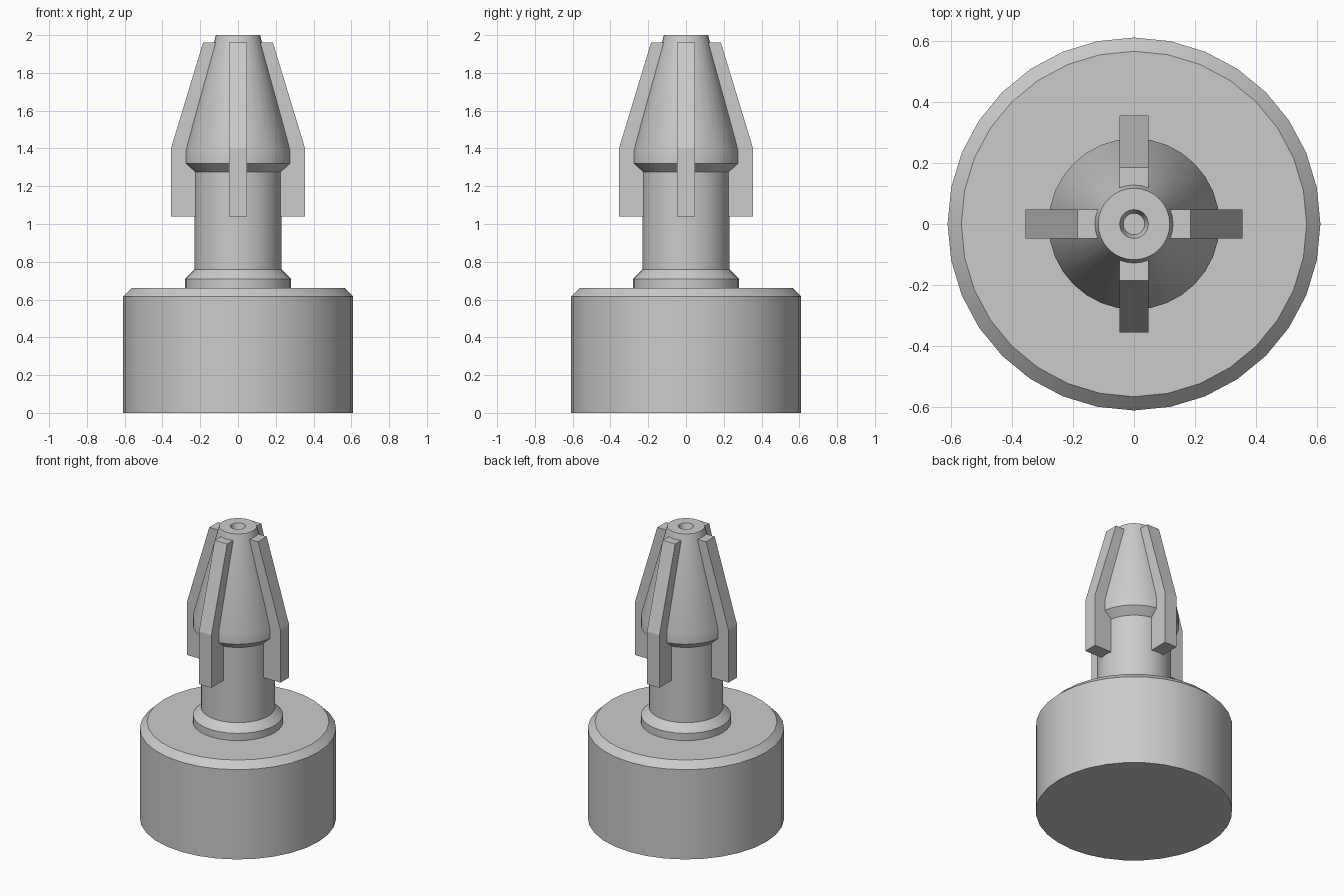
import bpy
import bmesh
import math

SEGMENTS = 32

if "Cube" in bpy.data.objects:
    bpy.data.objects.remove(bpy.data.objects["Cube"], do_unlink=True)

# One plain grey for the whole model
grey = bpy.data.materials.new("plain_grey")
grey.use_nodes = True
colour = (0.6, 0.6, 0.6, 1)
grey.diffuse_color = colour
grey.node_tree.nodes["Principled BSDF"].inputs["Base Color"].default_value = colour


def finish(name, bm, smooth):
    mesh = bpy.data.meshes.new(name)
    bm.to_mesh(mesh)
    bm.free()
    mesh.materials.append(grey)
    obj = bpy.data.objects.new(name, mesh)
    bpy.context.collection.objects.link(obj)
    if smooth:
        bpy.ops.object.select_all(action="DESELECT")
        obj.select_set(True)
        bpy.context.view_layer.objects.active = obj
        bpy.ops.object.shade_smooth_by_angle(angle=math.radians(30))
    return obj


def lathe(name, profile):
    """Turn (radius, height) points, listed bottom to top, about z."""
    bm = bmesh.new()
    rings = []
    for radius, z in profile:
        if radius == 0:
            rings.append([bm.verts.new((0, 0, z))] * SEGMENTS)
            continue
        angles = [math.tau * i / SEGMENTS for i in range(SEGMENTS)]
        rings.append([bm.verts.new((radius * math.cos(a), radius * math.sin(a), z))
                      for a in angles])
    for low, high in zip(rings, rings[1:]):
        for i in range(SEGMENTS):
            j = (i + 1) % SEGMENTS
            corners = dict.fromkeys((low[i], low[j], high[j], high[i]))
            bm.faces.new(list(corners))
    return finish(name, bm, True)


def fin(name, angle):
    """Thin plate with a sloped outer edge, pointing outward at an angle."""
    half = 0.047
    outline = [(0.1, 1.04), (0.355, 1.04), (0.355, 1.4), (0.185, 1.96), (0.1, 1.96)]
    bm = bmesh.new()
    face = bm.faces.new([bm.verts.new((x, -half, z)) for x, z in outline])
    side = bmesh.ops.extrude_face_region(bm, geom=[face])
    moved = [v for v in side["geom"] if isinstance(v, bmesh.types.BMVert)]
    bmesh.ops.translate(bm, verts=moved, vec=(0, 2 * half, 0))
    bmesh.ops.recalc_face_normals(bm, faces=bm.faces)
    obj = finish(name, bm, False)
    obj.rotation_euler.z = angle


# Wide base with a chamfered rim
lathe("base", [(0, 0), (0.61, 0), (0.61, 0.615), (0.565, 0.66), (0, 0.66)])

# Collar and shaft
lathe("collar", [(0.28, 0.66), (0.28, 0.71), (0.23, 0.76)])
lathe("shaft", [(0.23, 0.76), (0.23, 1.275)])

# Tapered head with a small countersunk hole in its tip
lathe("head", [(0.23, 1.275), (0.28, 1.32), (0.28, 1.39), (0.117, 2.0),
               (0.047, 2.0), (0.035, 1.96), (0, 1.96)])

# Four fins around the head
for i, label in enumerate(("left", "back", "right", "front")):
    fin(label + "_fin", i * math.pi / 2)
